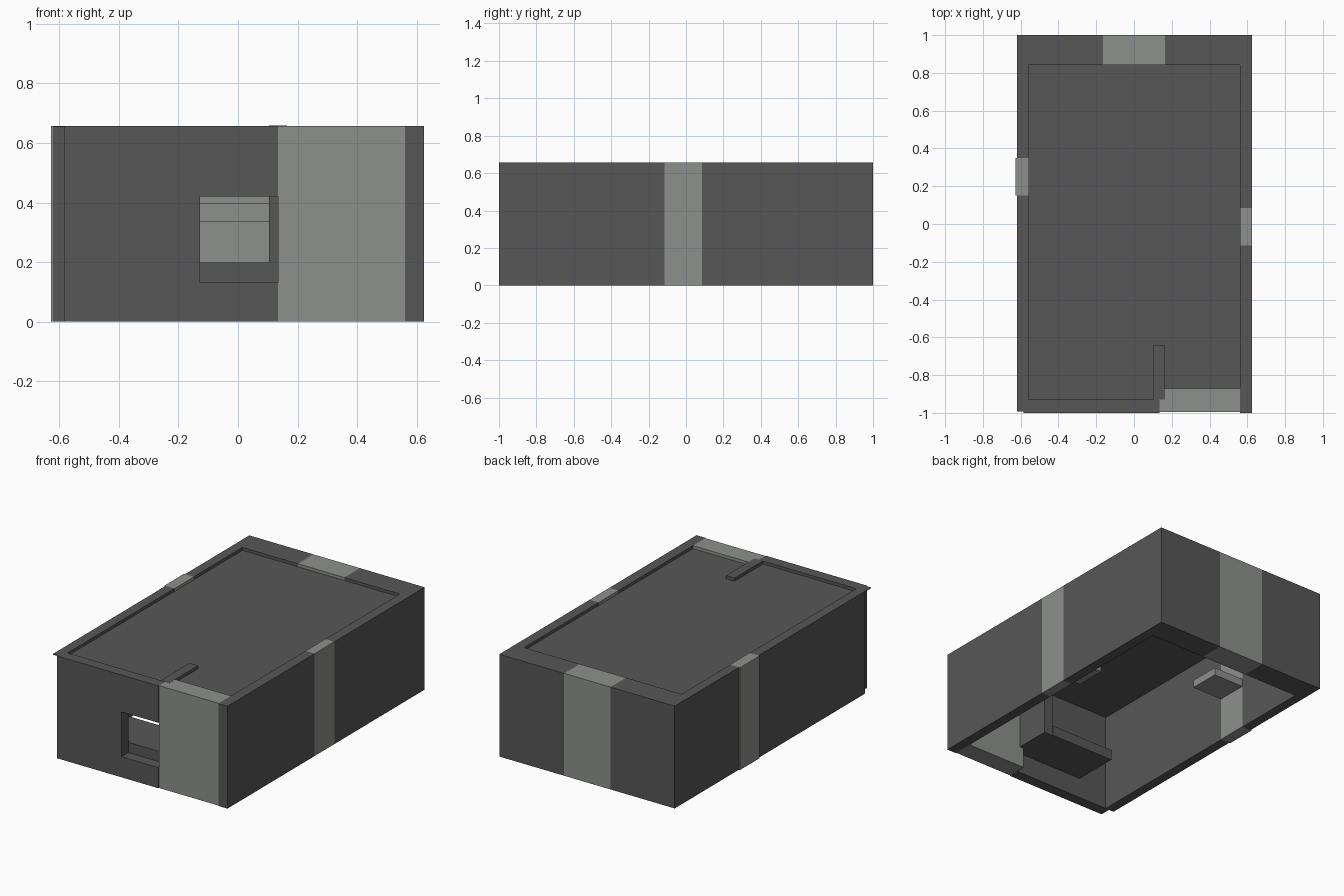
import bpy, bmesh

if "Cube" in bpy.data.objects:
    bpy.data.objects.remove(bpy.data.objects["Cube"])

H = 0.657  # wall height


def material(name, rgb):
    m = bpy.data.materials.new(name)
    m.diffuse_color = (*rgb, 1.0)
    m.use_nodes = True
    m.node_tree.nodes["Principled BSDF"].inputs["Base Color"].default_value = m.diffuse_color
    return m


DARK = material("dark_grey", (0.095, 0.095, 0.095))
LIGHT = material("light_grey", (0.27, 0.28, 0.265))


def prism(name, mat, profile, y0, y1):
    """Extrude an x-z outline from y0 back to y1."""
    bm = bmesh.new()
    face = bm.faces.new([bm.verts.new((x, y0, z)) for x, z in profile])
    out = bmesh.ops.extrude_face_region(bm, geom=[face])
    verts = [v for v in out["geom"] if isinstance(v, bmesh.types.BMVert)]
    bmesh.ops.translate(bm, verts=verts, vec=(0, y1 - y0, 0))
    bmesh.ops.recalc_face_normals(bm, faces=bm.faces)
    mesh = bpy.data.meshes.new(name)
    bm.to_mesh(mesh)
    bm.free()
    mesh.materials.append(mat)
    obj = bpy.data.objects.new(name, mesh)
    bpy.context.collection.objects.link(obj)
    return obj


def box(name, mat, x, y, z=(0, H)):
    outline = [(x[0], z[0]), (x[1], z[0]), (x[1], z[1]), (x[0], z[1])]
    return prism(name, mat, outline, *y)


# Left wall, in two lengths either side of a slightly proud light panel
box("left_wall_front", DARK, (-0.62, -0.558), (-0.93, 0.15))
box("left_wall_back", DARK, (-0.62, -0.558), (0.35, 1.0))
box("left_panel", LIGHT, (-0.628, -0.556), (0.15, 0.35))

# Right wall with its light panel
box("right_wall_front", DARK, (0.56, 0.625), (-1.0, -0.115))
box("right_wall_back", DARK, (0.56, 0.625), (0.085, 1.0))
box("right_panel", LIGHT, (0.56, 0.625), (-0.115, 0.085))

# Thick back wall with its light panel
box("back_wall_left", DARK, (-0.558, -0.165), (0.842, 1.0))
box("back_wall_right", DARK, (0.165, 0.56), (0.842, 1.0))
box("back_panel", LIGHT, (-0.165, 0.165), (0.842, 1.0))

# Front wall with a serving hatch open on its right edge
prism("front_wall", DARK,
      [(-0.585, 0), (0.135, 0), (0.135, 0.132), (-0.128, 0.132),
       (-0.128, 0.42), (0.135, 0.42), (0.135, H), (-0.585, H)], -1.0, -0.93)
box("corner_cap", DARK, (-0.62, -0.585), (-0.993, -0.93), (H - 0.004, H))

# Large light panel at the front right
box("front_panel", LIGHT, (0.135, 0.56), (-0.995, -0.87))

# Recessed roof, with the partition rising through it beside the hatch
box("roof", DARK, (-0.558, 0.56), (-0.93, 0.842), (0.63, 0.638))
box("partition", DARK, (0.104, 0.165), (-0.93, -0.64), (0.132, H + 0.001))
box("counter", DARK, (-0.355, 0.104), (-0.93, -0.635), (0.132, 0.198))

# Light ledges on the inside of the three wall panels
box("left_ledge", LIGHT, (-0.556, -0.34), (0.15, 0.35), (0.28, 0.33))
box("right_ledge", LIGHT, (0.33, 0.56), (-0.115, 0.085), (0.17, 0.22))
box("back_ledge", LIGHT, (-0.165, 0.165), (0.64, 0.842), (0.335, 0.396))
